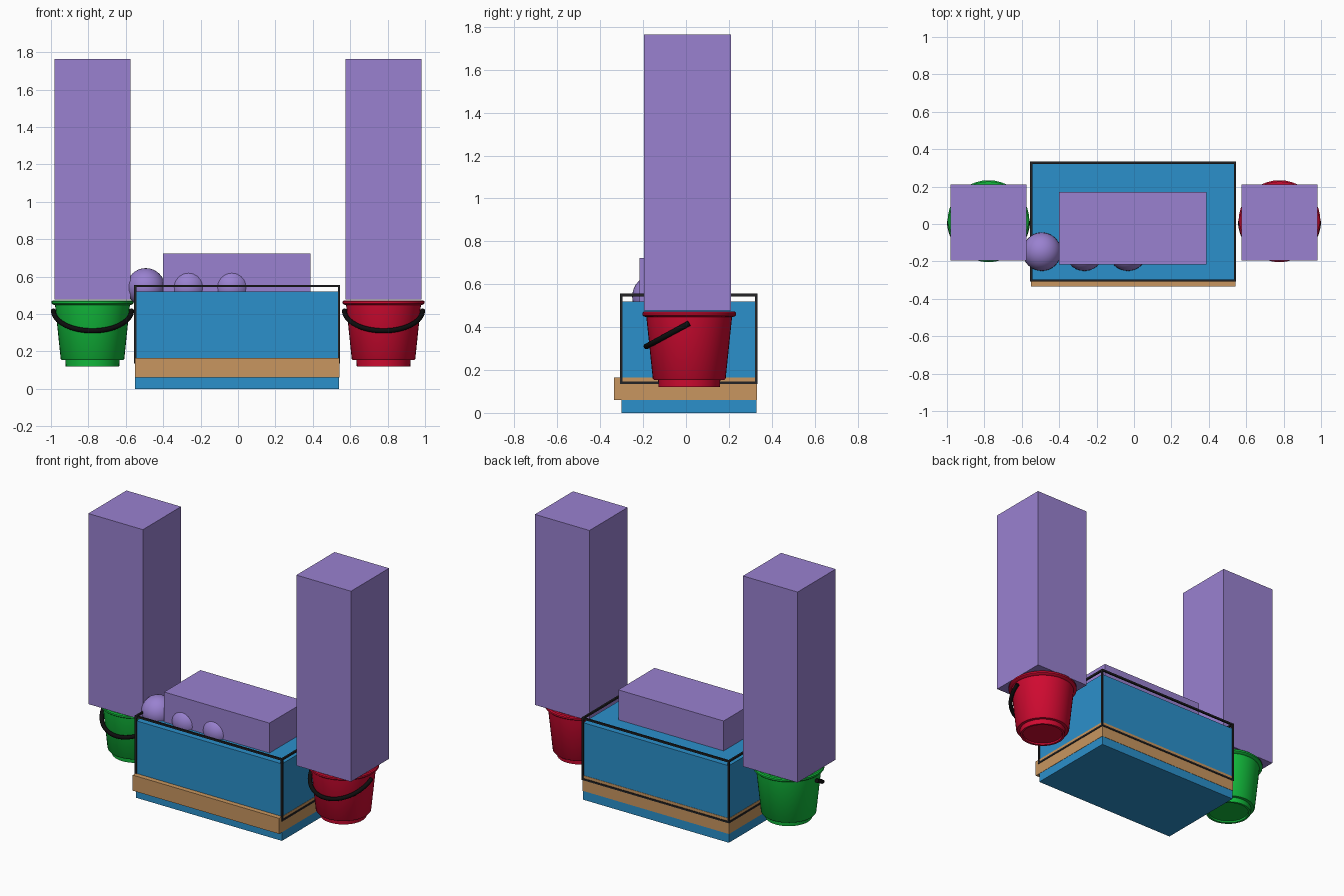
import bpy, bmesh, math
from mathutils import Vector, Matrix

if "Cube" in bpy.data.objects:
    bpy.data.objects.remove(bpy.data.objects["Cube"])


def material(name, rgb):
    m = bpy.data.materials.new(name)
    m.diffuse_color = (*rgb, 1)
    m.use_nodes = True
    m.node_tree.nodes["Principled BSDF"].inputs["Base Color"].default_value = m.diffuse_color
    return m


WATER = material("water_blue", (0.024, 0.28, 0.60))
PURPLE = material("soft_purple", (0.32, 0.22, 0.63))
SAND = material("sand_tan", (0.58, 0.305, 0.115))
BLACK = material("black", (0.004, 0.004, 0.004))
FRAME = material("frame_dark_grey", (0.016, 0.016, 0.018))
GREEN = material("bucket_green", (0.006, 0.50, 0.045))
RED = material("bucket_red", (0.63, 0.003, 0.030))


def finish(name, bm, mat, smooth=False):
    bmesh.ops.recalc_face_normals(bm, faces=bm.faces)
    me = bpy.data.meshes.new(name)
    bm.to_mesh(me)
    bm.free()
    me.materials.append(mat)
    ob = bpy.data.objects.new(name, me)
    bpy.context.collection.objects.link(ob)
    if smooth:
        bpy.ops.object.select_all(action='DESELECT')
        ob.select_set(True)
        bpy.context.view_layer.objects.active = ob
        bpy.ops.object.shade_smooth_by_angle(angle=math.radians(35))
    return ob


def add_box(bm, lo, hi):
    lo, hi = Vector(lo), Vector(hi)
    mat = Matrix.Translation((lo + hi) / 2) @ Matrix.Diagonal((*(hi - lo), 1))
    bmesh.ops.create_cube(bm, size=1, matrix=mat)


def box(name, lo, hi, mat):
    bm = bmesh.new()
    add_box(bm, lo, hi)
    return finish(name, bm, mat)


def ball(name, centre, r, mat):
    bm = bmesh.new()
    bmesh.ops.create_uvsphere(bm, u_segments=32, v_segments=16, radius=r,
                              matrix=Matrix.Translation(centre))
    return finish(name, bm, mat, True)


def lathe(name, profile, centre, mat, seg=40):
    bm = bmesh.new()
    vs = [bm.verts.new((centre[0] + r, centre[1], z)) for r, z in profile]
    es = [bm.edges.new(p) for p in zip(vs, vs[1:])]
    bmesh.ops.spin(bm, geom=vs + es, cent=(*centre, 0), axis=(0, 0, 1),
                   angle=math.tau, steps=seg)
    bmesh.ops.remove_doubles(bm, verts=bm.verts, dist=1e-5)
    return finish(name, bm, mat, True)


def tube(name, pts, r, mat, sides=12):
    bm = bmesh.new()
    rings = []
    for i, p in enumerate(pts):
        d = pts[min(i + 1, len(pts) - 1)] - pts[max(i - 1, 0)]
        u = Vector((0, 0.487, 0.873)).cross(Vector((1, 0, 0))).normalized()
        u = (u - u.project(d)).normalized()
        v = d.normalized().cross(u)
        rings.append([bm.verts.new(p + r * (math.cos(a) * u + math.sin(a) * v))
                      for a in (math.tau * k / sides for k in range(sides))])
    for a, b in zip(rings, rings[1:]):
        for k in range(sides):
            j = (k + 1) % sides
            bm.faces.new((a[k], a[j], b[j], b[k]))
    bm.faces.new(rings[0])
    bm.faces.new(rings[-1])
    return finish(name, bm, mat, True)


# Water tank and sand band
X0, X1, Y0, Y1 = -0.55, 0.54, -0.302, 0.328
box("water_block", (X0, Y0, 0), (X1, Y1, 0.52), WATER)
box("sand_band", (X0 - 0.002, -0.335, 0.06), (X1 + 0.002, Y1 + 0.002, 0.165), SAND)

# Thin frame: top and bottom rings plus corner posts
bm = bmesh.new()
t = 0.006
for z in (0.14, 0.55):
    for y in (Y0, Y1):
        add_box(bm, (X0 - t, y - t, z - t), (X1 + t, y + t, z + t))
    for x in (X0, X1):
        add_box(bm, (x - t, Y0 - t, z - t), (x + t, Y1 + t, z + t))
for x in (X0, X1):
    for y in (Y0, Y1):
        add_box(bm, (x - t, y - t, 0.14), (x + t, y + t, 0.55))
finish("tank_frame", bm, FRAME)

# Purple block and balls in the water
box("floating_block", (-0.40, -0.217, 0.34), (0.387, 0.17, 0.722), PURPLE)
for i, x in enumerate((-0.493, -0.265, -0.033)):
    ball(f"ball_{i + 1}", (x, -0.148, 0.542), 0.103, PURPLE)

# Buckets, handles and the columns above them
PROFILE = [(0, 0.13), (0.125, 0.13), (0.128, 0.12), (0.143, 0.12), (0.145, 0.153),
           (0.164, 0.153), (0.17, 0.16), (0.2, 0.447), (0.212, 0.45),
           (0.219, 0.456), (0.219, 0.467), (0.212, 0.473), (0.192, 0.473),
           (0.162, 0.17), (0, 0.17)]
for side, sx, mat in (("left", -1, GREEN), ("right", 1, RED)):
    cx, cy = sx * 0.778, 0.015
    lathe(f"{side}_bucket", PROFILE, (cx, cy), mat)
    arc = [math.pi * k / 32 for k in range(33)]
    pts = [Vector((cx + 0.209 * math.cos(a), cy - 0.2 * math.sin(a),
                   0.418 - 0.108 * math.sin(a))) for a in arc]
    tube(f"{side}_bucket_handle", pts, 0.013, BLACK)
    px = sx * 0.7775
    box(f"{side}_column", (px - 0.204, -0.196, 0.477), (px + 0.204, 0.211, 1.764), PURPLE)
